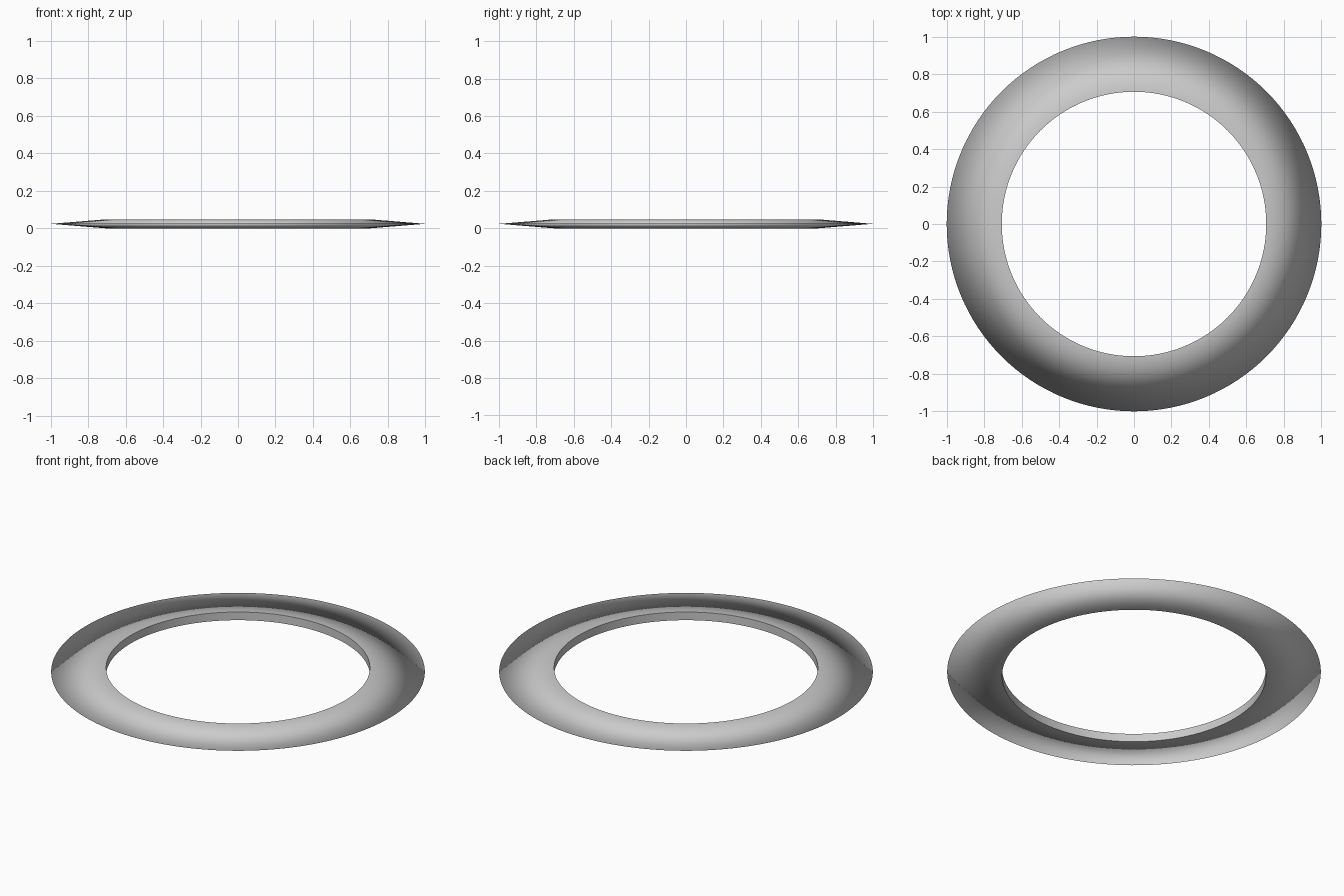
import bpy, bmesh, math

if "Cube" in bpy.data.objects:
    bpy.data.objects.remove(bpy.data.objects["Cube"])

SEGMENTS = 128
R_IN, R_OUT, HEIGHT = 0.706, 1.0, 0.048

# Triangular cross-section: thick inner wall tapering to a thin outer rim
profile = [(R_IN, 0.0), (R_OUT, HEIGHT / 2), (R_IN, HEIGHT)]

bm = bmesh.new()
rings = []
for r, z in profile:
    rings.append([bm.verts.new((r * math.cos(2 * math.pi * i / SEGMENTS),
                                r * math.sin(2 * math.pi * i / SEGMENTS), z))
                  for i in range(SEGMENTS)])

for k in range(3):
    a, b = rings[k], rings[(k + 1) % 3]
    for i in range(SEGMENTS):
        j = (i + 1) % SEGMENTS
        bm.faces.new((a[i], a[j], b[j], b[i])).smooth = True
bmesh.ops.recalc_face_normals(bm, faces=bm.faces)

# Crisp edges around the hole, soft shading over the outer rim
for ring in (rings[0], rings[2]):
    for i in range(SEGMENTS):
        bm.edges.get((ring[i], ring[(i + 1) % SEGMENTS])).smooth = False

mesh = bpy.data.meshes.new("throwing_ring")
bm.to_mesh(mesh)
bm.free()
bpy.context.collection.objects.link(bpy.data.objects.new("throwing_ring", mesh))
